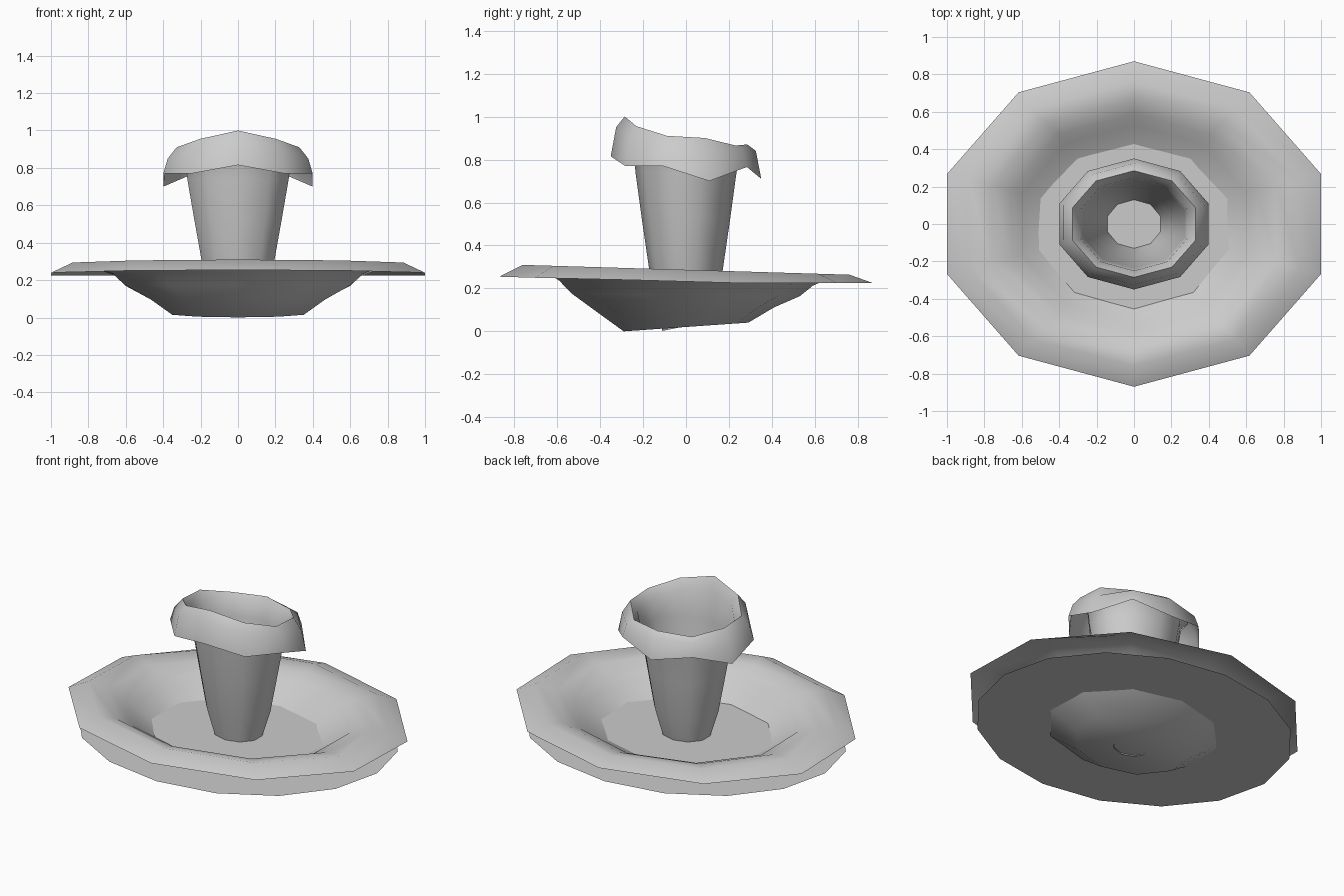
import bpy, bmesh, math

if "Cube" in bpy.data.objects:
    bpy.data.objects.remove(bpy.data.objects["Cube"])

# One grey clay material
clay = bpy.data.materials.new("grey_clay")
clay.use_nodes = True
COLOUR = (0.6, 0.6, 0.6, 1)
clay.diffuse_color = COLOUR
clay.node_tree.nodes["Principled BSDF"].inputs["Base Color"].default_value = COLOUR


def finish(bm, name, angle=None):
    mesh = bpy.data.meshes.new(name)
    bm.to_mesh(mesh)
    bm.free()
    mesh.materials.append(clay)
    ob = bpy.data.objects.new(name, mesh)
    bpy.context.collection.objects.link(ob)
    if angle:
        bpy.ops.object.select_all(action='DESELECT')
        ob.select_set(True)
        bpy.context.view_layer.objects.active = ob
        bpy.ops.object.shade_smooth_by_angle(angle=math.radians(angle))
    return ob


def loft(name, rings, cap=False):
    """Ten-sided thin shell. Each ring: x radius, y radius, six heights from
    the front corner round to the back corner, the same on both sides."""
    bm = bmesh.new()
    loops = []
    for a, b, heights in rings:
        loop = []
        for i in range(10):
            t = math.radians(-90 + 36 * i)
            z = heights[min(i, 10 - i)]
            loop.append(bm.verts.new((a * math.cos(t), b * math.sin(t), z)))
        loops.append(loop)
    for lo, hi in zip(loops, loops[1:]):
        for i in range(10):
            j = (i + 1) % 10
            bm.faces.new((lo[i], lo[j], hi[j], hi[i]))
    if cap:
        bm.faces.new(loops[-1])
    return finish(bm, name, 60)


def tilt(b, z, slope):
    """Heights of a level ring tilted along y."""
    return [z + slope * b * math.sin(math.radians(-90 + 36 * i)) for i in range(6)]


# Saucer: drooping edge, crest, then the bowl down to its tilted floor
loft("saucer", [
    (1.05, 0.87, [0.255, 0.25, 0.24, 0.225, 0.225, 0.225]),
    (0.93, 0.76, tilt(0.76, 0.287, -0.03)),
    (0.80, 0.67, tilt(0.67, 0.268, -0.03)),
    (0.69, 0.59, tilt(0.59, 0.225, -0.02)),
    (0.63, 0.53, tilt(0.53, 0.17, -0.01)),
    (0.49, 0.41, tilt(0.41, 0.10, 0.03)),
    (0.37, 0.29, tilt(0.29, 0.021, 0.07)),
], cap=True)

# Cup: wavy hanging collar, crest, then the tapering wall
loft("cup", [
    (0.42, 0.35, [0.815, 0.77, 0.77, 0.70, 0.765, 0.71]),
    (0.395, 0.325, [0.95, 0.90, 0.85, 0.82, 0.84, 0.84]),
    (0.345, 0.285, [1.0, 0.955, 0.91, 0.90, 0.865, 0.87]),
    (0.30, 0.25, [0.93, 0.90, 0.86, 0.84, 0.82, 0.81]),
    (0.285, 0.235, tilt(0.235, 0.74, 0)),
    (0.245, 0.205, tilt(0.205, 0.52, 0)),
    (0.20, 0.17, tilt(0.17, 0.28, 0)),
    (0.15, 0.13, tilt(0.13, 0.12, 0)),
    (0.13, 0.11, tilt(0.11, 0.025, 0.2)),
])

# Flat oval disc crossing the bowl
bm = bmesh.new()
N = 16
bm.faces.new([bm.verts.new((0.975 * math.cos(2 * math.pi * i / N),
                            0.815 * math.sin(2 * math.pi * i / N), 0.12))
              for i in range(N)])
finish(bm, "base_disc")
